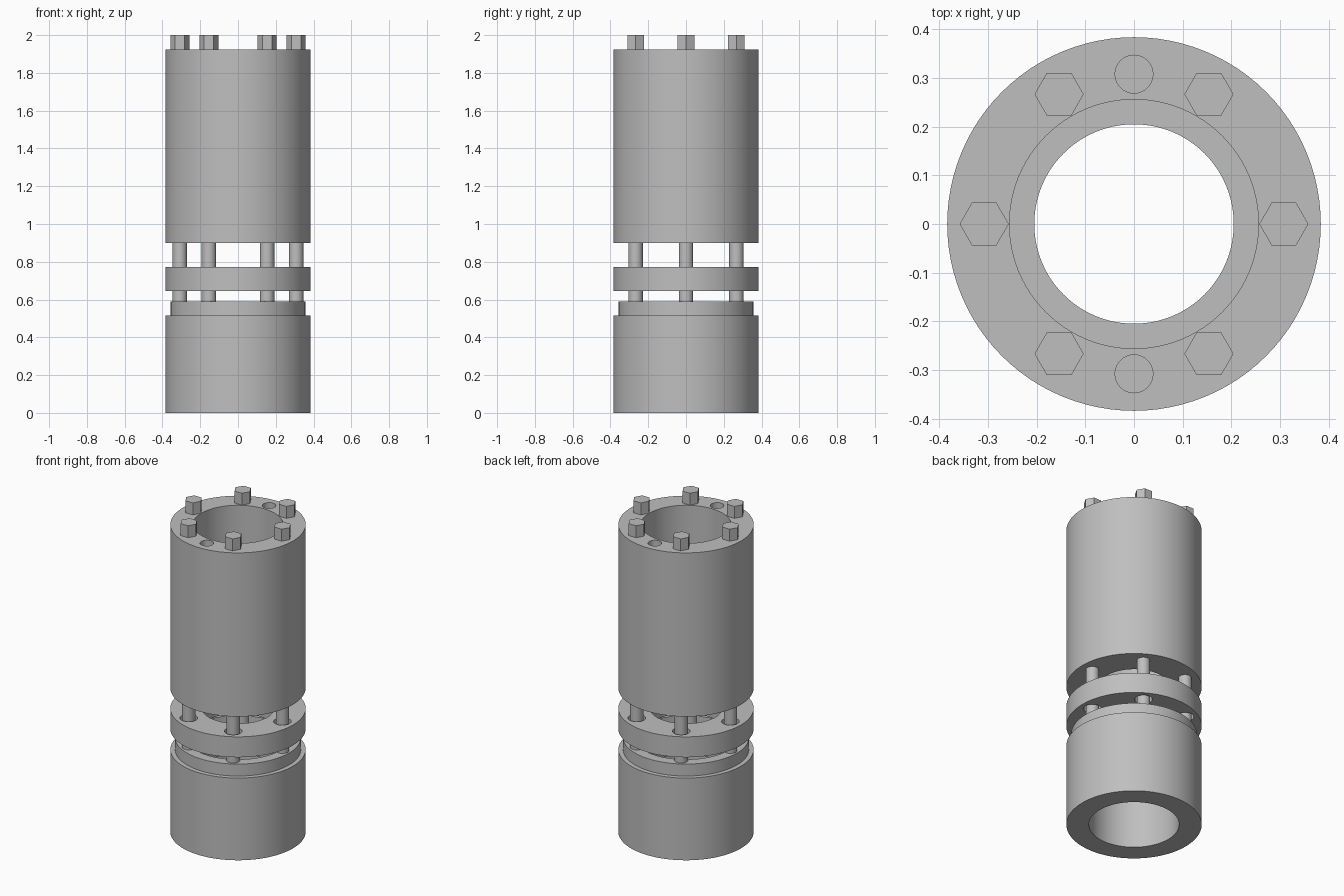
import bpy, bmesh, math

if "Cube" in bpy.data.objects:
    bpy.data.objects.remove(bpy.data.objects["Cube"], do_unlink=True)

steel = bpy.data.materials.new("grey_steel")
steel.use_nodes = True
GREY = (0.52, 0.52, 0.52, 1)
steel.diffuse_color = GREY
steel.node_tree.nodes["Principled BSDF"].inputs["Base Color"].default_value = GREY

OUTER, BORE, NECK = 0.384, 0.256, 0.205   # main radii
BOLT_CIRCLE = 0.308


def finish(bm, name):
    """Turn a bmesh into a linked object in the steel colour."""
    bmesh.ops.recalc_face_normals(bm, faces=bm.faces)
    mesh = bpy.data.meshes.new(name)
    bm.to_mesh(mesh)
    bm.free()
    mesh.materials.append(steel)
    obj = bpy.data.objects.new(name, mesh)
    bpy.context.collection.objects.link(obj)
    return obj


def lathe(name, profile, steps=96):
    """Revolve a closed (radius, height) profile around z."""
    bm = bmesh.new()
    verts = [bm.verts.new((r, 0, z)) for r, z in profile]
    edges = [bm.edges.new((v, verts[i - 1])) for i, v in enumerate(verts)]
    bmesh.ops.spin(bm, geom=verts + edges, cent=(0, 0, 0), axis=(0, 0, 1),
                   angle=math.tau, steps=steps, use_merge=True)
    bmesh.ops.remove_doubles(bm, verts=bm.verts, dist=1e-5)
    return finish(bm, name)


def add_rod(bm, angle, radius, z0, z1, sides=32):
    """Add an upright prism on the bolt circle."""
    new = bmesh.ops.create_cone(bm, cap_ends=True, segments=sides, radius1=radius,
                                radius2=radius, depth=z1 - z0)["verts"]
    # Hexagon corners point along x
    turn = 0 if sides > 6 else -math.atan2(new[0].co.y, new[0].co.x)
    for v in new:
        x, y = v.co.x, v.co.y
        v.co.x = x * math.cos(turn) - y * math.sin(turn) + BOLT_CIRCLE * math.cos(angle)
        v.co.y = x * math.sin(turn) + y * math.cos(turn) + BOLT_CIRCLE * math.sin(angle)
        v.co.z += (z0 + z1) / 2


def drill(obj, angles, radius, z0, z1):
    """Cut round holes on the bolt circle."""
    bm = bmesh.new()
    for a in angles:
        add_rod(bm, a, radius, z0, z1)
    cutter = finish(bm, "hole_cutter")
    cutter.hide_render = True
    mod = obj.modifiers.new("holes", 'BOOLEAN')
    mod.operation, mod.solver, mod.object = 'DIFFERENCE', 'EXACT', cutter
    bpy.context.view_layer.objects.active = obj
    bpy.ops.object.modifier_apply(modifier=mod.name)
    bpy.data.objects.remove(cutter, do_unlink=True)


bolt_angles = [i * math.tau / 6 for i in range(6)]

# Lower hub: bored from below, with a raised, recessed lip on top
lower_hub = lathe("lower_hub", [
    (BORE, 0), (OUTER, 0), (OUTER, 0.515), (0.357, 0.515), (0.357, 0.59),
    (0.295, 0.59), (0.295, 0.515), (NECK, 0.515), (NECK, 0.39), (BORE, 0.39)])

# Loose middle ring with clearance holes
middle_ring = lathe("middle_ring", [
    (NECK, 0.645), (OUTER, 0.645), (OUTER, 0.773), (NECK, 0.773)])
drill(middle_ring, bolt_angles, 0.05, 0.6, 0.8)

# Upper hub: bored from above, with two blind pin holes
upper_hub = lathe("upper_hub", [
    (NECK, 0.9), (OUTER, 0.9), (OUTER, 1.925), (BORE, 1.925),
    (BORE, 1.03), (NECK, 1.03)])
drill(upper_hub, [math.pi / 2, -math.pi / 2], 0.039, 1.78, 2.0)

# Six long bolts with hexagonal heads
parts = [lower_hub, middle_ring, upper_hub]
for i, a in enumerate(bolt_angles):
    bm = bmesh.new()
    add_rod(bm, a, 0.038, 0.42, 1.9)
    add_rod(bm, a, 0.0505, 1.925, 2.0, sides=6)
    parts.append(finish(bm, f"bolt_{i + 1}"))

bpy.ops.object.select_all(action='DESELECT')
for p in parts:
    p.select_set(True)
bpy.context.view_layer.objects.active = parts[0]
bpy.ops.object.shade_smooth_by_angle(angle=math.radians(30))
